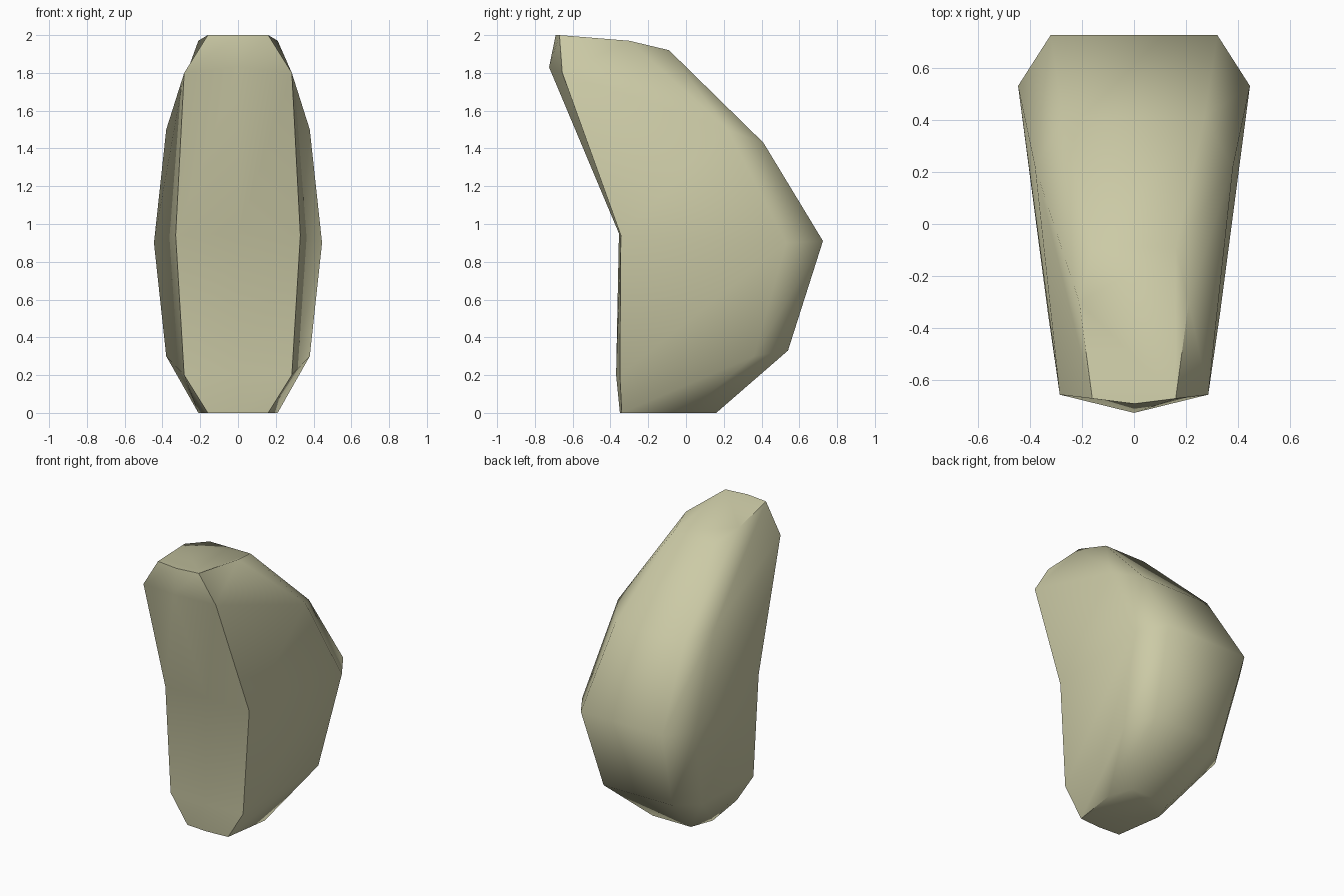
import bpy, bmesh

if "Cube" in bpy.data.objects:
    bpy.data.objects.remove(bpy.data.objects["Cube"])

# Half cross-sections from base to top: front centre, front corner, side, back corner
RINGS = [
    [(0, -0.35, 0), (0.16, -0.34, 0), (0.21, 0.0, 0), (0.15, 0.16, 0)],
    [(0, -0.37, 0.20), (0.285, -0.35, 0.20), (0.38, 0.36, 0.30), (0.27, 0.54, 0.33)],
    [(0, -0.355, 0.95), (0.33, -0.345, 0.94), (0.445, 0.53, 0.90), (0.32, 0.725, 0.91)],
    [(0, -0.725, 1.83), (0.285, -0.655, 1.80), (0.38, 0.22, 1.50), (0.27, 0.41, 1.43)],
    [(0, -0.69, 2.0), (0.16, -0.67, 2.0), (0.21, -0.30, 1.97), (0.16, -0.09, 1.92)],
]

stone = bpy.data.materials.new("pale khaki stone")
stone.diffuse_color = (0.60, 0.59, 0.38, 1)
stone.use_nodes = True
stone.node_tree.nodes["Principled BSDF"].inputs["Base Color"].default_value = stone.diffuse_color

# Leaning boulder: mirrored rings lofted upwards and capped
bm = bmesh.new()
loops = []
for half in RINGS:
    full = half + [(-x, y, z) for x, y, z in reversed(half[1:])]
    loops.append([bm.verts.new(p) for p in full])
for lo, hi in zip(loops, loops[1:]):
    n = len(lo)
    for i in range(n):
        j = (i + 1) % n
        bm.faces.new((lo[i], lo[j], hi[j], hi[i]))
bm.faces.new(list(reversed(loops[0])))
bm.faces.new(loops[-1])
bmesh.ops.recalc_face_normals(bm, faces=bm.faces)

mesh = bpy.data.meshes.new("boulder")
bm.to_mesh(mesh)
bm.free()
mesh.materials.append(stone)
boulder = bpy.data.objects.new("boulder", mesh)
bpy.context.collection.objects.link(boulder)

# Soft shading with a crisp rim round the caps
bpy.context.view_layer.objects.active = boulder
boulder.select_set(True)
bpy.ops.object.shade_smooth_by_angle(angle=1.0)
